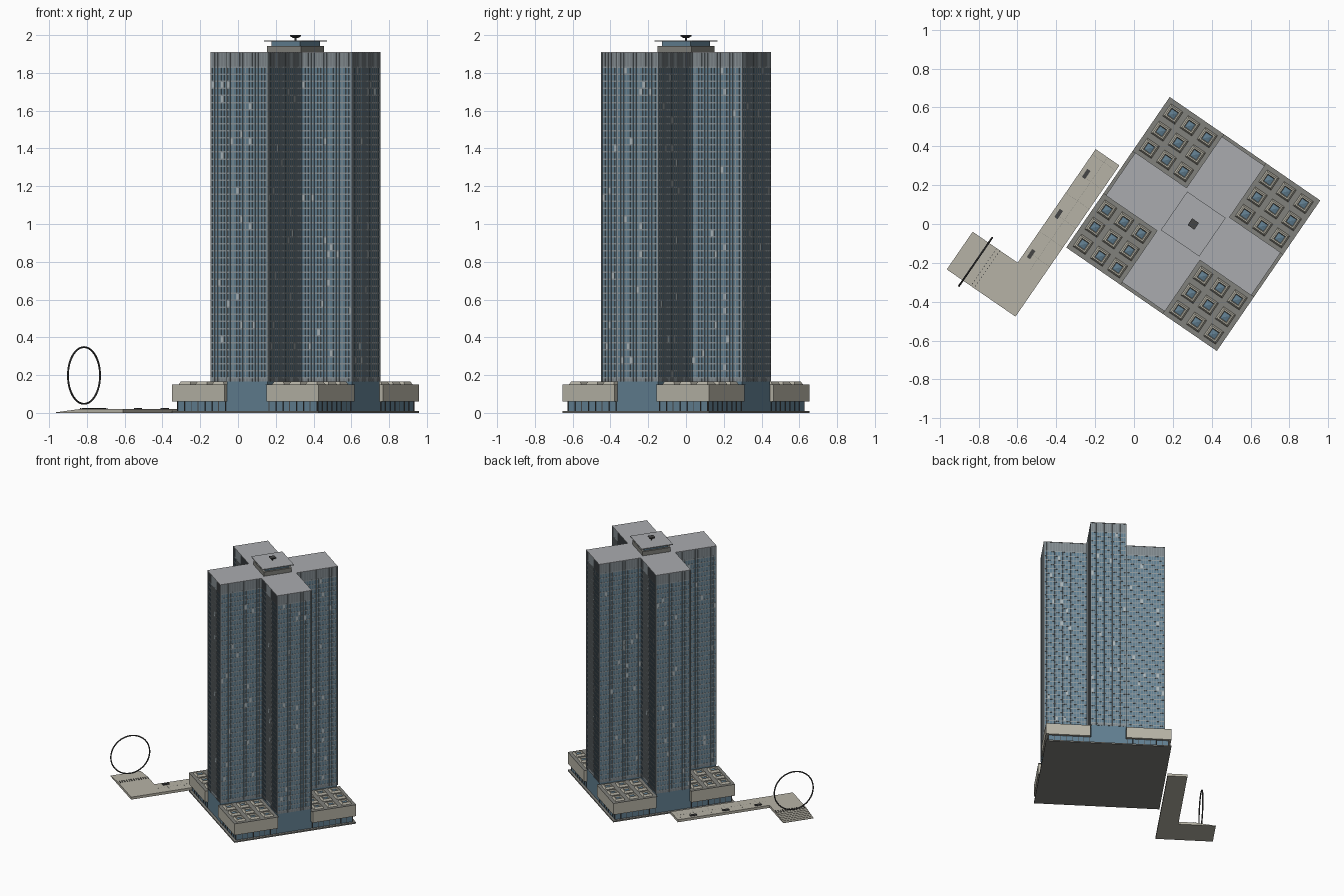
import bpy, bmesh, random
from math import radians, pi
from mathutils import Matrix, Vector

if "Cube" in bpy.data.objects:
    bpy.data.objects.remove(bpy.data.objects["Cube"])

random.seed(4)
CENTRE, TURN = (0.305, 0.0, 0.0), radians(-34.5)
ARM, HALF = 0.45, 0.13            # tower cross: arm reach and half width
Z0, Z1 = 0.165, 1.91              # tower facade bottom and top


def material(name, r, g, b):
    m = bpy.data.materials.new(name)
    m.diffuse_color = (r, g, b, 1)
    m.use_nodes = True
    m.node_tree.nodes["Principled BSDF"].inputs["Base Color"].default_value = m.diffuse_color
    return m


GLASS = material("blue_glass", 0.12, 0.21, 0.28)
FRAME = material("frame_grey", 0.27, 0.31, 0.33)
LOUVRE = material("louvre_grey", 0.2, 0.23, 0.25)
STONE = material("tan_stone", 0.47, 0.45, 0.38)
ROOF = material("roof_grey", 0.4, 0.41, 0.43)
DECK = material("podium_roof_grey", 0.22, 0.22, 0.2)
DARK = material("dark_metal", 0.06, 0.06, 0.06)
BLIND = material("pale_blind", 0.4, 0.47, 0.5)


def finish(bm, name, mat):
    bmesh.ops.recalc_face_normals(bm, faces=bm.faces)
    me = bpy.data.meshes.new(name)
    bm.to_mesh(me)
    bm.free()
    ob = bpy.data.objects.new(name, me)
    bpy.context.collection.objects.link(ob)
    ob.location, ob.rotation_euler = CENTRE, (0, 0, TURN)
    me.materials.append(mat)
    return ob


def box(bm, x0, x1, y0, y1, z0, z1, quarter=0):
    m = (Matrix.Rotation(quarter * pi / 2, 4, 'Z')
         @ Matrix.Translation(((x0 + x1) / 2, (y0 + y1) / 2, (z0 + z1) / 2))
         @ Matrix.Diagonal((x1 - x0, y1 - y0, z1 - z0, 1)))
    bmesh.ops.create_cube(bm, size=1, matrix=m)


def boxes(name, mat, items):
    bm = bmesh.new()
    for it in items:
        box(bm, *it)
    return finish(bm, name, mat)


def square(h, z0, z1):
    return (-h, h, -h, h, z0, z1)


def prism(bm, pts, z0, z1):
    lo = [bm.verts.new((x, y, z0)) for x, y in pts]
    hi = [bm.verts.new((x, y, z1)) for x, y in pts]
    bm.faces.new(lo[::-1])
    bm.faces.new(hi)
    for i in range(len(pts)):
        j = (i + 1) % len(pts)
        bm.faces.new((lo[i], lo[j], hi[j], hi[i]))


def cross(e=0.0):
    a, h = ARM + e, HALF + e
    pts = []
    for k in range(4):
        r = Matrix.Rotation(k * pi / 2, 2)
        pts += [tuple(r @ Vector(p)) for p in ((a, -h), (a, h), (h, h))]
    return pts


def cross_stack(name, mat, spans, e=0.0):
    bm = bmesh.new()
    for z0, z1 in spans:
        prism(bm, cross(e), z0, z1)
    return finish(bm, name, mat)


def rings(bm, cx, cy, levels, quarter=0):
    """Square rings (half size, z) joined in order, last one capped."""
    r = Matrix.Rotation(quarter * pi / 2, 3, 'Z')
    prev = None
    for h, z in levels:
        cur = [bm.verts.new(r @ Vector((cx + sx * h, cy + sy * h, z)))
               for sx, sy in ((-1, -1), (1, -1), (1, 1), (-1, 1))]
        if prev:
            for i in range(4):
                j = (i + 1) % 4
                bm.faces.new((prev[i], prev[j], cur[j], cur[i]))
        prev = cur
    bm.faces.new(prev)


# Ground slab and cross-shaped tower
boxes("base_slab", DECK, [square(0.47, 0, 0.01)])
cross_stack("tower_glass", GLASS, [(0.01, Z1 - 0.004)])
cross_stack("tower_roof", ROOF, [(Z1 - 0.004, Z1)], 0.004)
cross_stack("louvre_bands", LOUVRE, [(Z0, 0.185), (1.83, Z1 - 0.004)], 0.0015)

# Floor bands
FLOORS = 44
STEP = (1.83 - 0.185) / FLOORS
cross_stack("floor_bands", FRAME,
            [(0.185 + i * STEP - 0.004, 0.185 + i * STEP + 0.004) for i in range(FLOORS + 1)], 0.002)

# Vertical fins, corner posts and a few drawn blinds on each arm
BAY = 0.02
fins, blinds = [], []
for q in range(4):
    for i in range(14):
        y = -HALF + i * BAY
        w = 0.004 if i in (0, 13) else 0.0018
        fins.append((ARM - 0.002, ARM + 0.004, y - w, y + w, Z0, Z1 - 0.004, q))
    for s in (-1, 1):
        ys = sorted((s * (HALF - 0.002), s * (HALF + 0.004)))
        for i in range(1, 17):
            x = HALF + i * BAY
            w = 0.004 if i == 16 else 0.0018
            fins.append((x - w, x + w, ys[0], ys[1], Z0, Z1 - 0.004, q))
        for _ in range(14):
            x = HALF + random.randrange(16) * BAY
            z = 0.185 + random.randrange(FLOORS) * STEP
            blinds.append((x, x + BAY, min(s * 0.129, s * 0.131), max(s * 0.129, s * 0.131), z, z + STEP, q))
    for _ in range(12):
        y = -HALF + random.randrange(13) * BAY
        z = 0.185 + random.randrange(FLOORS) * STEP
        blinds.append((ARM - 0.001, ARM + 0.001, y, y + BAY, z, z + STEP, q))
boxes("facade_fins", FRAME, fins)
boxes("window_blinds", BLIND, blinds)

# Rooftop pavilion and beacon
boxes("pavilion_base", DECK, [square(0.108, Z1, 1.943)])
boxes("pavilion_glass", GLASS, [square(0.092, 1.943, 1.966)])
boxes("pavilion_canopy", ROOF, [square(0.12, 1.966, 1.972)])
bm = bmesh.new()
rings(bm, 0, 0, [(0.004, 1.972), (0.004, 1.986), (0.011, 1.986), (0.021, 1.994), (0.021, 2.0)])
finish(bm, "roof_beacon", DARK)

# Four corner podium blocks
boxes("podium_glass", GLASS, [(HALF, 0.45, HALF, 0.45, 0.01, 0.06, q) for q in range(4)])
boxes("podium_band", STONE, [(HALF + 0.005, 0.47, HALF + 0.005, 0.47, 0.06, 0.148, q) for q in range(4)])
boxes("podium_roof", DECK, [(HALF, 0.47, HALF, 0.47, 0.148, 0.151, q) for q in range(4)])
boxes("podium_mullions", DARK, [m for q in range(4) for i in range(8) for m in
      ((0.448, 0.453, 0.138 + i * 0.044, 0.142 + i * 0.044, 0.01, 0.06, q),
       (0.138 + i * 0.044, 0.142 + i * 0.044, 0.448, 0.453, 0.01, 0.06, q))])

# Skylights: tan frames with sunken glass, three by three per block
frames, panes = bmesh.new(), bmesh.new()
for q in range(4):
    for i in (-1, 0, 1):
        for j in (-1, 0, 1):
            cx, cy = 0.3 + i * 0.107, 0.3 + j * 0.107
            rings(frames, cx, cy, [(0.038, 0.151), (0.03, 0.166), (0.023, 0.166), (0.019, 0.155)], q)
            rings(panes, cx, cy, [(0.0195, 0.1555), (0.001, 0.161)], q)
finish(frames, "skylight_frames", STONE)
finish(panes, "skylight_panes", GLASS)

# L-shaped plaza with steps at its far end
bm = bmesh.new()
prism(bm, [(-0.484, -0.911), (-0.484, 0.033), (-0.632, 0.033),
           (-0.632, -0.676), (-0.77, -0.676), (-0.77, -0.911)], 0, 0.02)
finish(bm, "plaza_deck", STONE)
boxes("plaza_steps", STONE, [(-0.913 + i * 0.024, -0.913 + (i + 1) * 0.024, -0.911, -0.676, 0, 0.004 + i * 0.0028)
                             for i in range(6)])
boxes("paving_joints", DECK,
      [(-0.632, -0.484, -0.6 + i * 0.12, -0.599 + i * 0.12, 0.0195, 0.0203) for i in range(6)]
      + [(-0.5585, -0.5575, -0.676, 0.033, 0.0195, 0.0203)])
boxes("plaza_benches", DARK, [(-0.61, -0.59, v - 0.025, v + 0.025, 0.02, 0.027) for v in (-0.6, -0.35, -0.1)])
boxes("plaza_bollards", DARK, [(u, u + 0.004, -0.9 + i * 0.018, -0.894 + i * 0.018, 0.02, 0.025)
                               for i in range(13) for u in (-0.765, -0.745)])

# Large upright ring above the steps
bpy.ops.mesh.primitive_torus_add(major_radius=0.15, minor_radius=0.005, major_segments=64, minor_segments=10)
ring = bpy.context.object
ring.name = "ring_sculpture"
ring.data.transform(Matrix.Translation((-0.813, -0.795, 0.198)) @ Matrix.Rotation(pi / 2, 4, 'Y'))
ring.location, ring.rotation_euler = CENTRE, (0, 0, TURN)
ring.data.materials.append(DARK)
bpy.ops.object.shade_smooth_by_angle()
